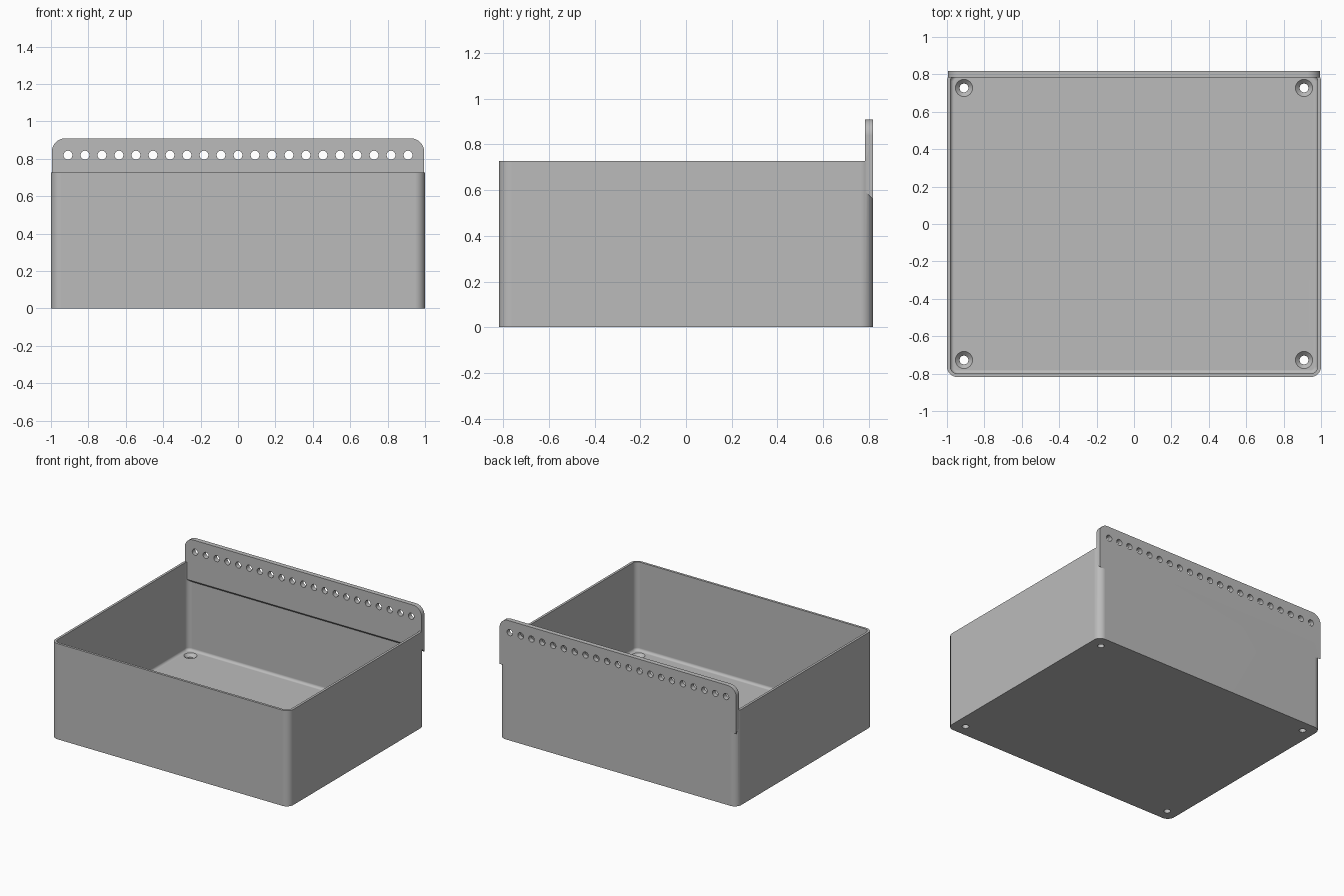
import bpy
import bmesh
from math import sin, cos, pi

HALF_X, HALF_Y, BOX_TOP = 1.0, 0.818, 0.727
WALL, FLOOR, CORNER, FILLET = 0.018, 0.055, 0.055, 0.02
RAIL_IN, RAIL_TOP, RAIL_X = 0.782, 0.909, 0.995
PITCH, HOLE_R, HEAD_R = 1 / 11, 0.0235, 0.046

cube = bpy.data.objects.get("Cube")
if cube:
    bpy.data.objects.remove(cube, do_unlink=True)

grey = bpy.data.materials.new("plain grey")
grey.use_nodes = True
colour = (0.5, 0.5, 0.5, 1)
grey.diffuse_color = colour
grey.node_tree.nodes["Principled BSDF"].inputs["Base Color"].default_value = colour


def rounded_outline(inset, steps=8):
    """Rounded rectangle of the box, moved inwards by inset."""
    r = max(CORNER - inset, 0.012)
    cx, cy = HALF_X - inset - r, HALF_Y - inset - r
    points = []
    for q, (sx, sy) in enumerate([(1, 1), (-1, 1), (-1, -1), (1, -1)]):
        for i in range(steps + 1):
            a = (q + i / steps) * pi / 2
            points.append((sx * cx + r * cos(a), sy * cy + r * sin(a)))
    return points


def loft(name, rings):
    """Skin a list of equal rings of 3D points and cap both ends."""
    bm = bmesh.new()
    loops = [[bm.verts.new(p) for p in ring] for ring in rings]
    n = len(loops[0])
    for a, b in zip(loops, loops[1:]):
        for i in range(n):
            j = (i + 1) % n
            bm.faces.new((a[i], a[j], b[j], b[i]))
    bm.faces.new(loops[0][::-1])
    bm.faces.new(loops[-1])
    bmesh.ops.recalc_face_normals(bm, faces=bm.faces)
    mesh = bpy.data.meshes.new(name)
    bm.to_mesh(mesh)
    bm.free()
    obj = bpy.data.objects.new(name, mesh)
    bpy.context.collection.objects.link(obj)
    mesh.materials.append(grey)
    return obj


def circle(x, y, z, r, axis, steps=24):
    turn = [(r * cos(2 * pi * i / steps), r * sin(2 * pi * i / steps)) for i in range(steps)]
    if axis == "z":
        return [(x + u, y + v, z) for u, v in turn]
    return [(x + u, y, z + v) for u, v in turn]


def combine(target, other, operation):
    """Apply a boolean and discard the second part."""
    mod = target.modifiers.new("join", "BOOLEAN")
    mod.operation, mod.solver, mod.object = operation, "EXACT", other
    bpy.context.view_layer.objects.active = target
    bpy.ops.object.modifier_apply(modifier=mod.name)
    bpy.data.objects.remove(other, do_unlink=True)


# Open box: outer wall, rim, inner wall, fillet down to the floor
sections = [(0, 0), (0, BOX_TOP), (WALL, BOX_TOP)]
for i in range(6):
    a = i / 5 * pi / 2
    sections.append((WALL + FILLET * (1 - cos(a)), FLOOR + FILLET * (1 - sin(a))))
tray = loft("storage_tray", [[(x, y, z) for x, y in rounded_outline(d)] for d, z in sections])

# Countersunk screw holes in the floor
for sx in (-1, 1):
    for sy in (-1, 1):
        x, y = sx * 10 * PITCH, sy * 8 * PITCH
        profile = [(-0.02, HOLE_R), (FLOOR + HOLE_R - HEAD_R, HOLE_R),
                   (FLOOR, HEAD_R), (FLOOR + 0.02, HEAD_R)]
        combine(tray, loft("screw_cutter", [circle(x, y, z, r, "z") for z, r in profile]), "DIFFERENCE")

# Hanging rail: rounded top corners and a sloping underside
R = 0.07
arc = [(RAIL_X - R + R * cos(i * pi / 16), RAIL_TOP - R + R * sin(i * pi / 16)) for i in range(9)]
top = arc + [(-x, z) for x, z in reversed(arc)]


def rail_ring(y, bottom):
    return [(x, y, z) for x, z in top + [(-RAIL_X, bottom), (RAIL_X, bottom)]]


rail = loft("hanging_rail", [rail_ring(RAIL_IN, 0.596), rail_ring(HALF_Y, 0.56)])

# Row of holes along the rail
for i in range(-10, 11):
    hole = loft("rail_cutter", [circle(i * PITCH, y, 0.82, HOLE_R, "y") for y in (0.7, 0.9)])
    combine(rail, hole, "DIFFERENCE")

combine(tray, rail, "UNION")

# Smooth the curved corners, keep hard edges crisp
bpy.ops.object.select_all(action="DESELECT")
tray.select_set(True)
bpy.context.view_layer.objects.active = tray
bpy.ops.object.shade_smooth_by_angle()
normals = tray.modifiers.new("even_normals", "WEIGHTED_NORMAL")
normals.keep_sharp = True
